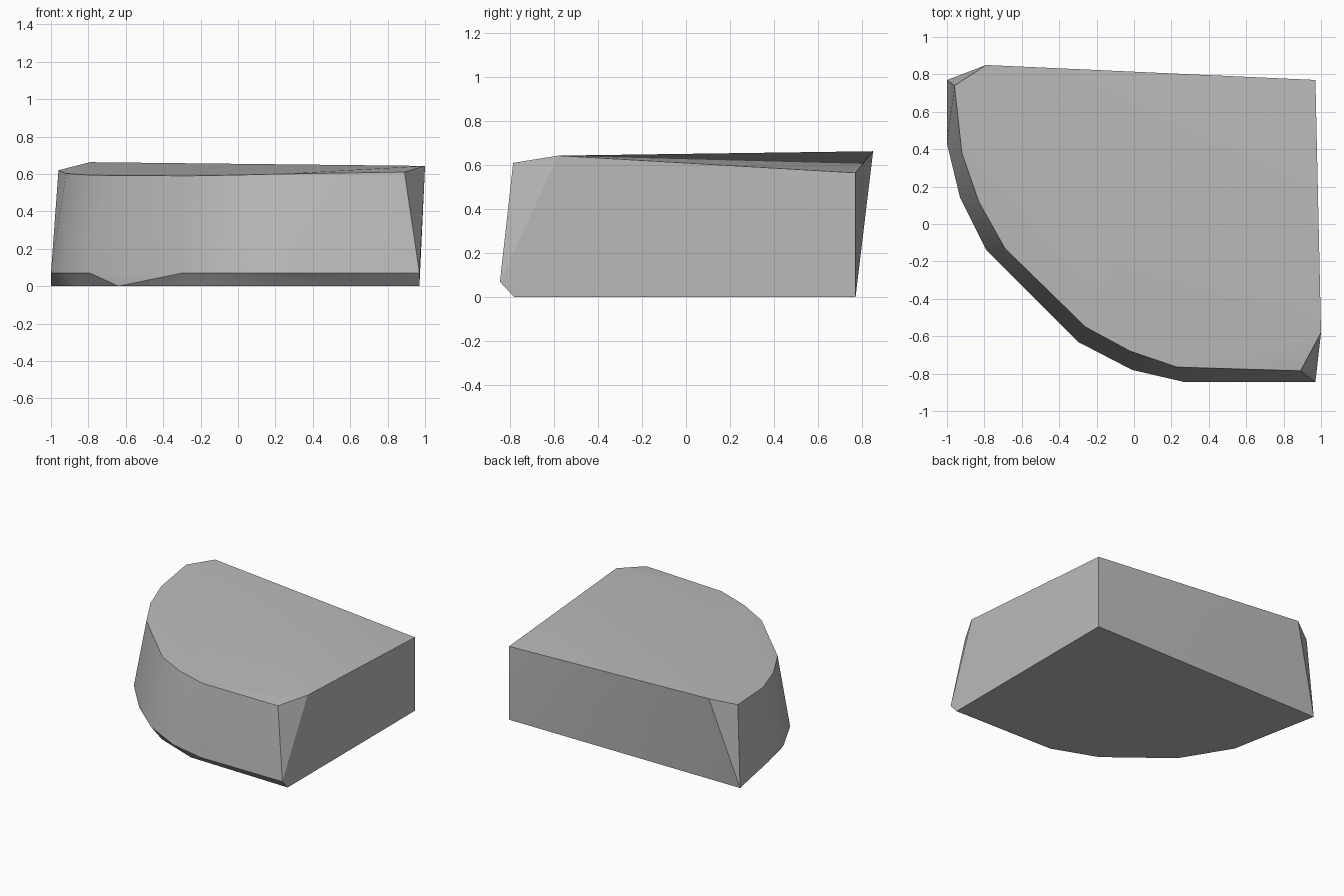
import bpy
import bmesh
import math

default_cube = bpy.data.objects.get("Cube")
if default_cube:
    bpy.data.objects.remove(default_cube, do_unlink=True)


def make_material(name, colour):
    material = bpy.data.materials.new(name)
    material.use_nodes = True
    material.diffuse_color = colour
    material.node_tree.nodes["Principled BSDF"].inputs["Base Color"].default_value = colour
    return material


def make_hull(name, points, material):
    """Wrap a tight faceted skin around the given points."""
    bm = bmesh.new()
    for point in points:
        bm.verts.new(point)
    hull = bmesh.ops.convex_hull(bm, input=bm.verts[:])
    loose = [v for v in hull["geom_interior"] if isinstance(v, bmesh.types.BMVert)]
    bmesh.ops.delete(bm, geom=loose, context="VERTS")
    bmesh.ops.dissolve_limit(bm, angle_limit=math.radians(0.5),
                             verts=bm.verts[:], edges=bm.edges[:])
    bmesh.ops.recalc_face_normals(bm, faces=bm.faces[:])
    mesh = bpy.data.meshes.new(name)
    bm.to_mesh(mesh)
    bm.free()
    mesh.materials.append(material)
    obj = bpy.data.objects.new(name, mesh)
    bpy.context.collection.objects.link(obj)
    return obj


# Flat underside outline
base = [(x, y, 0) for x, y in (
    (.97, .77), (-1, .77), (-.86, .07), (-.64, -.29),
    (-.21, -.63), (.13, -.76), (.97, -.78))]

# Widest rim, just above the undercut
rim = [(x, y, .07) for x, y in (
    (-1, .43), (-.93, .14), (-.79, -.14), (-.3, -.63),
    (-.01, -.78), (.27, -.845), (.97, -.845))]

# Rounded front edge of the top
top_curve = [
    (-.96, .74, .62), (-.92, .38, .603), (-.83, .12, .596), (-.69, -.13, .592),
    (-.26, -.55, .59), (-.02, -.68, .594), (.23, -.765, .6), (.89, -.785, .61)]

# Raised diagonal corners and the low back corner
top_corners = [(1, -.58, .643), (.97, .77, .565), (-.79, .85, .663)]

stone = make_material("stone grey", (.5, .5, .5, 1))
block = make_hull("corner_block", base + rim + top_curve + top_corners, stone)

# Soft shading round the curved wall, crisp corners
bpy.ops.object.select_all(action="DESELECT")
block.select_set(True)
bpy.context.view_layer.objects.active = block
bpy.ops.object.shade_smooth_by_angle(angle=math.radians(30))
